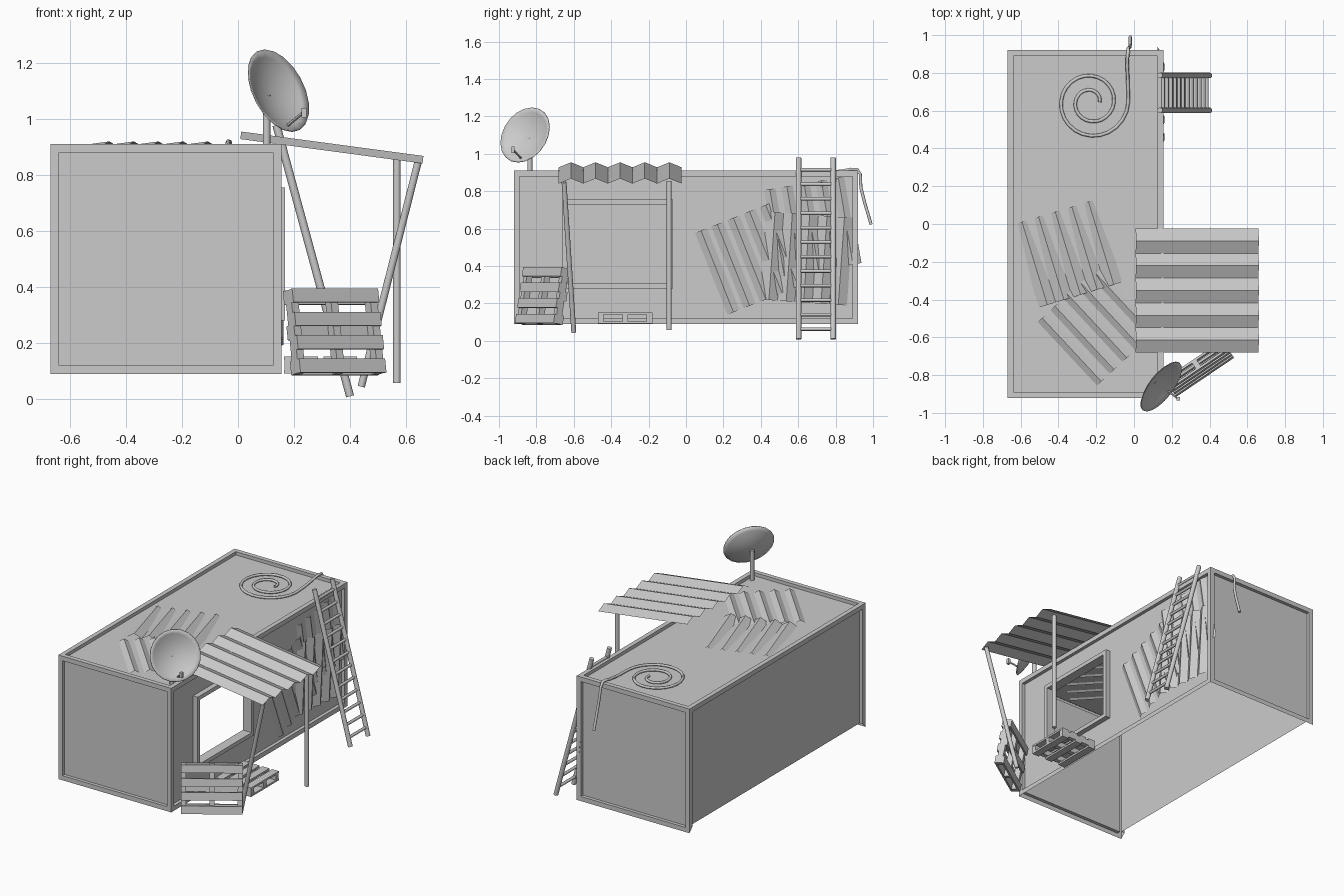
import bpy, bmesh, math
from mathutils import Vector, Matrix

if "Cube" in bpy.data.objects:
    bpy.data.objects.remove(bpy.data.objects["Cube"])


def finish(name, bm, smooth=False):
    me = bpy.data.meshes.new(name)
    bm.to_mesh(me)
    bm.free()
    ob = bpy.data.objects.new(name, me)
    bpy.context.collection.objects.link(ob)
    if smooth:
        bpy.ops.object.select_all(action='DESELECT')
        ob.select_set(True)
        bpy.context.view_layer.objects.active = ob
        bpy.ops.object.shade_smooth_by_angle(angle=math.radians(50))
    return ob


def frame(center, u, v):
    """Matrix with local x along u, local y near v, at the given centre."""
    u = Vector(u).normalized()
    n = u.cross(Vector(v)).normalized()
    v = n.cross(u)
    m = Matrix((u, v, n)).transposed().to_4x4()
    m.translation = Vector(center)
    return m


def add_box(bm, c, s, m=Matrix()):
    bmesh.ops.create_cube(bm, size=1, matrix=m @ Matrix.Translation(c) @ Matrix.Diagonal((*s, 1)))


def add_rod(bm, a, b, r, sides=12):
    a, b = Vector(a), Vector(b)
    m = Matrix.Translation((a + b) / 2) @ (b - a).to_track_quat('Z', 'Y').to_matrix().to_4x4()
    bmesh.ops.create_cone(bm, cap_ends=True, segments=sides, radius1=r, radius2=r,
                          depth=(b - a).length, matrix=m)


def rod(name, a, b, r):
    bm = bmesh.new()
    add_rod(bm, a, b, r)
    return finish(name, bm, True)


def corrugated(name, m, w, l, amp, periods=5):
    """Zigzag sheet: folds run along local y."""
    bm = bmesh.new()
    n = periods * 2
    rows = []
    for i in range(n + 1):
        x, z = w * (i / n - .5), amp * (i % 2 - .5)
        rows.append([bm.verts.new(m @ Vector((x, y, z))) for y in (-l / 2, l / 2)])
    for p, q in zip(rows, rows[1:]):
        bm.faces.new((p[0], q[0], q[1], p[1]))
    return finish(name, bm)


def pallet(name, m, w, l):
    """Top boards along local x, three stringers along y, boards below."""
    bm = bmesh.new()
    bw = .05
    for i in range(4):
        add_box(bm, (0, (l - bw) * (i / 3 - .5), .024), (w, bw, .012), m)
    for i in range(3):
        k = i / 2 - .5
        add_box(bm, ((w - .03) * k, 0, 0), (.03, l * .99, .036), m)
        add_box(bm, (0, (l - bw) * k, -.024), (w, bw, .012), m)
    return finish(name, bm)


# container shell: recessed panels, open floor, window opening
bm = bmesh.new()
add_box(bm, (-.257, 0, .5), (.825, 1.84, .82))
bm.normal_update()
bottom = [f for f in bm.faces if f.normal.z < -.5]
bmesh.ops.delete(bm, geom=bottom, context='FACES_ONLY')
panels = bm.faces[:]
bmesh.ops.inset_individual(bm, faces=panels, thickness=.043, depth=0)
bmesh.ops.inset_individual(bm, faces=panels, thickness=0, depth=-.022)
bm.normal_update()
# no lower rail on the left side
rail = [f for f in bm.faces if f.calc_center_median().x < -.64
        and f.calc_center_median().z < .14 and abs(f.calc_center_median().y) < .5]
bmesh.ops.delete(bm, geom=rail, context='FACES_ONLY')


def wall_faces():
    return [f for f in bm.faces if f.normal.x > .9 and .1 < f.calc_center_median().x < .145]


Y0, Y1, Z0, Z1 = -.66, -.07, .28, .755
for co, no in (((0, Y0, 0), (0, 1, 0)), ((0, Y1, 0), (0, 1, 0)),
               ((0, 0, Z0), (0, 0, 1)), ((0, 0, Z1), (0, 0, 1))):
    fs = wall_faces()
    geom = set(fs)
    for f in fs:
        geom.update(f.edges)
        geom.update(f.verts)
    bmesh.ops.bisect_plane(bm, geom=list(geom), plane_co=co, plane_no=no)
    bm.normal_update()
hole = [f for f in wall_faces() if Y0 < f.calc_center_median().y < Y1
        and Z0 < f.calc_center_median().z < Z1]
bmesh.ops.delete(bm, geom=hole, context='FACES')
finish("container", bm)

# window frame
bm = bmesh.new()
t, d, xc = .026, .065, .135
for z in (Z0 + t / 2, Z1 - t / 2):
    add_box(bm, (xc, (Y0 + Y1) / 2, z), (d, Y1 - Y0, t))
for y in (Y0 + t / 2, Y1 - t / 2):
    add_box(bm, (xc, y, (Z0 + Z1) / 2), (d, t, Z1 - Z0 - 2 * t))
finish("window_frame", bm)

# awning and its posts
corrugated("awning", frame((.335, -.352, .898), (0, 1, 0), (-.65, 0, .087)), .657, .656, .027)
rod("awning_post_straight", (.567, -.09, .058), (.567, -.09, .855), .0135)
rod("awning_post_leaning", (.44, -.6, .045), (.643, -.652, .848), .0135)

# loose sheets on the wall and roof
for name, x, y, z, ang in (("wall_sheet_low", .14, .34, .44, 21.7),
                           ("wall_sheet_high", .138, .67, .61, 9.5),
                           ("wall_sheet_front", .148, .645, .44, -4)):
    a = math.radians(ang)
    corrugated(name, frame((x, y, z), (0, math.cos(a), math.sin(a)),
                           (0, -math.sin(a), math.cos(a))), .465, .47, .027)
for name, x, y, z, ang, tilt in (("roof_sheet_inner", -.35, -.155, .897, 17, -.04),
                                 ("roof_sheet_outer", -.195, -.54, .893, 43, 0)):
    a = math.radians(ang)
    corrugated(name, frame((x, y, z), (math.cos(a), math.sin(a), 0),
                           (-math.sin(a), math.cos(a), tilt)), .46, .46, .027)

# ladder
bm = bmesh.new()
top, foot = Vector((.137, 0, .978)), Vector((.40, 0, .01))
for y in (.602, .787):
    add_rod(bm, foot + Vector((0, y, 0)), top + Vector((0, y, 0)), .0145)
for i in range(12):
    p = foot.lerp(top, .055 + .88 * i / 11)
    add_rod(bm, p + Vector((0, .602, 0)), p + Vector((0, .787, 0)), .0095, 8)
finish("ladder", bm, True)

# satellite dish
n = Vector((.726, -.56, .387)).normalized()
m = n.to_track_quat('Z', 'Y').to_matrix().to_4x4()
m.translation = Vector((.146, -.862, 1.102))
bm = bmesh.new()
SEG, R, DEPTH = 20, .158, .045
hub = bm.verts.new(m @ Vector((0, 0, -DEPTH)))
prev = None
for k in (.3, .6, .85, 1):
    ring = [bm.verts.new(m @ Vector((R * k * math.cos(2 * math.pi * i / SEG),
                                     R * k * math.sin(2 * math.pi * i / SEG),
                                     DEPTH * (k * k - 1)))) for i in range(SEG)]
    for i in range(SEG):
        j = (i + 1) % SEG
        bm.faces.new((prev[i], ring[i], ring[j], prev[j]) if prev else (hub, ring[i], ring[j]))
    prev = ring
dish = finish("dish", bm, True)
mod = dish.modifiers.new("thickness", 'SOLIDIFY')
mod.thickness = .004
rod("dish_mast", (.102, -.835, .88), (.102, -.835, 1.085), .0135)
bm = bmesh.new()
add_rod(bm, (.175, -.88, .975), (.232, -.925, 1.022), .006, 6)
add_box(bm, (.235, -.925, 1.022), (.018, .018, .035))
finish("dish_receiver", bm)

# pallets
pallet("pallet_leaning", frame((.345, -.765, .24), (.83, .56, 0), (-.03, .045, .3)), .37, .305)
pallet("pallet_flat", frame((.295, -.325, .122), (0, 1, 0), (-1, 0, 0)), .29, .26)

# cable coiled on the roof and hanging over the back
pts = []
for i in range(49):
    f = i / 48
    r = .045 + .152 * f
    a = 4 * math.pi * f
    pts.append((-.227 + r * math.cos(a), .645 + r * math.sin(a), .895))
pts += [(-.032, .74, .898), (-.036, .84, .91), (-.035, .88, .918), (-.03, .915, .918),
        (-.03, .932, .89), (-.022, .935, .82), (-.02, .955, .74), (-.02, .99, .622)]
cu = bpy.data.curves.new("cable", 'CURVE')
cu.dimensions = '3D'
cu.bevel_depth = .009
cu.bevel_resolution = 1
cu.use_fill_caps = True
sp = cu.splines.new('POLY')
sp.points.add(len(pts) - 1)
for p, co in zip(sp.points, pts):
    p.co = (*co, 1)
bpy.context.collection.objects.link(bpy.data.objects.new("cable", cu))
